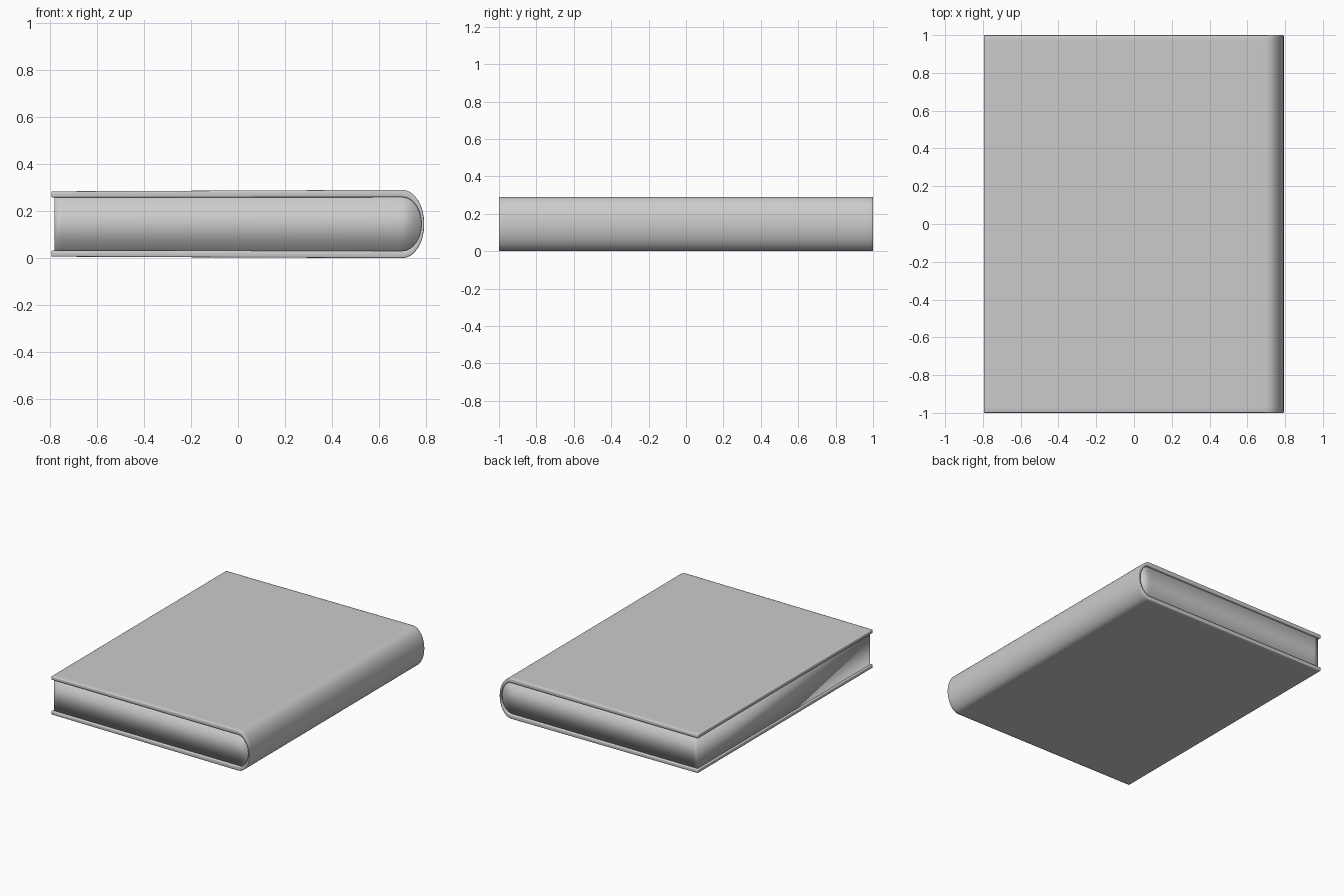
import bpy, bmesh, math

if "Cube" in bpy.data.objects:
    bpy.data.objects.remove(bpy.data.objects["Cube"])

MID = 0.1455      # height of the book's middle plane
BEND = 0.70       # x where the boards start curving into the spine


def u_profile(x_open, h_open, h_bend, x_tip, steps=16):
    """U-shaped line: bottom board, rounded spine, top board."""
    board = []
    for x in (x_open, x_open + 0.03, -0.3, 0.2, BEND - 0.03):
        t = (x - x_open) / (BEND - x_open)
        board.append((x, h_open + (h_bend - h_open) * t))
    spine = []
    for i in range(steps + 1):
        a = -math.pi / 2 + math.pi * i / steps
        spine.append((BEND + (x_tip - BEND) * math.cos(a), MID + h_bend * math.sin(a)))
    return ([(x, MID - h) for x, h in board] + spine
            + [(x, MID + h) for x, h in reversed(board)])


def extrude_strip(name, side_a, side_b, stations):
    """Solid between two matching lines, swept through the y stations."""
    bm = bmesh.new()
    n = len(side_a)
    ring_xz = side_a + side_b[::-1]
    rings = [[bm.verts.new((x, y, z)) for x, z in ring_xz] for y in stations]
    m = len(ring_xz)
    for r, s in zip(rings, rings[1:]):
        for i in range(m):
            j = (i + 1) % m
            bm.faces.new((r[i], r[j], s[j], s[i]))
    for r in (rings[0], rings[-1]):
        for i in range(n - 1):
            quad = [r[i], r[i + 1], r[m - 2 - i], r[m - 1 - i]]
            bm.faces.new(quad)
    bmesh.ops.remove_doubles(bm, verts=bm.verts, dist=1e-5)
    bmesh.ops.recalc_face_normals(bm, faces=bm.faces)
    mesh = bpy.data.meshes.new(name)
    bm.to_mesh(mesh)
    bm.free()
    obj = bpy.data.objects.new(name, mesh)
    bpy.context.collection.objects.link(obj)
    mesh.shade_smooth()
    return obj


# Cover: two boards joined by a rounded spine, edges softened
outer = u_profile(-0.795, 0.139, 0.1455, 0.793)
inner = u_profile(-0.795, 0.113, 0.114, 0.781)
cover = extrude_strip("cover", outer, inner, (-1, -0.97, 0, 0.97, 1))
bevel = cover.modifiers.new("soft_edges", 'BEVEL')
bevel.width = 0.005
bevel.segments = 2
bevel.limit_method = 'ANGLE'
bevel.angle_limit = math.radians(50)

# Page block: fills the cover, slightly inset on the three open sides
block = u_profile(-0.782, 0.116, 0.117, 0.784)
half = len(block) // 2
lower = block[:half + 1]
upper = block[half:][::-1]
pages = extrude_strip("pages", lower, upper, (-0.985, 0, 0.985))
